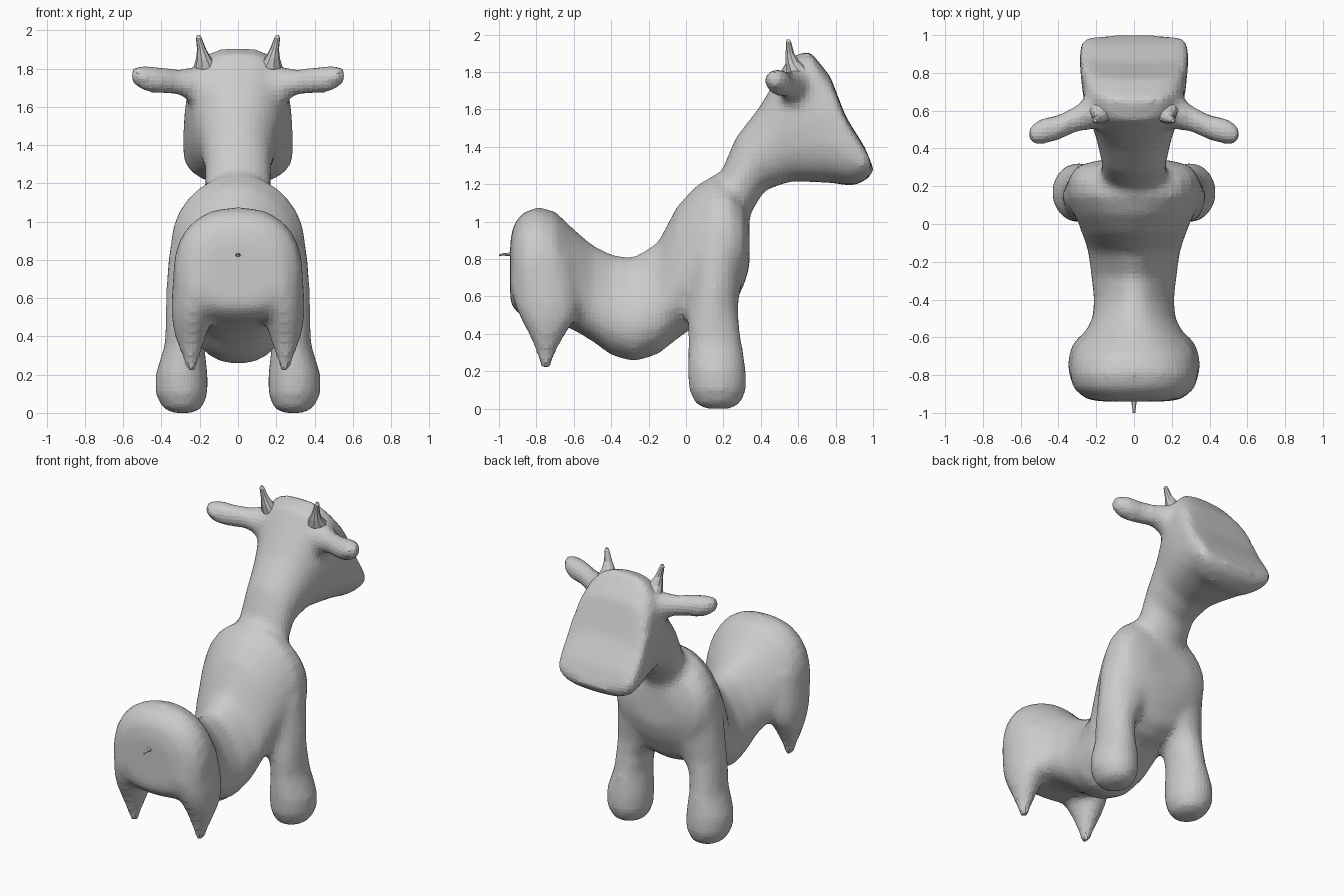
import bpy, bmesh, math
from mathutils import Vector


def ring(c, u, v, power=2.0, taper=0.0, n=24):
    """Superellipse ring around c with half axes u, v; taper narrows u towards +v."""
    pts = []
    for i in range(n):
        a = 2 * math.pi * i / n
        ca, sa = math.cos(a), math.sin(a)
        p = math.copysign(abs(ca) ** (2 / power), ca)
        q = math.copysign(abs(sa) ** (2 / power), sa)
        pts.append(Vector(c) + Vector(u) * p * (1 - taper * q) + Vector(v) * q)
    return pts


def loft(bm, rings):
    loops = [[bm.verts.new(p) for p in r] for r in rings]
    for a, b in zip(loops, loops[1:]):
        for i in range(len(a)):
            j = (i + 1) % len(a)
            bm.faces.new((a[i], a[j], b[j], b[i]))
    bm.faces.new(loops[0][::-1])
    bm.faces.new(loops[-1])


def finish(bm, name):
    bmesh.ops.recalc_face_normals(bm, faces=bm.faces)
    me = bpy.data.meshes.new(name)
    bm.to_mesh(me)
    bm.free()
    ob = bpy.data.objects.new(name, me)
    bpy.context.collection.objects.link(ob)
    return ob


body = bmesh.new()

# torso: y, bottom, top, half width, squareness, taper to the top
torso = [(-.94, .57, .90, .18, 2.3, .1), (-.92, .53, .99, .26, 2.4, .1),
         (-.87, .49, 1.05, .32, 2.5, .1), (-.79, .48, 1.08, .34, 2.4, .1),
         (-.70, .46, 1.055, .33, 2.2, .1), (-.60, .42, .96, .27, 2.1, .15),
         (-.50, .36, .875, .215, 2.1, .25), (-.40, .285, .825, .205, 2, .3),
         (-.28, .25, .81, .215, 2, .35), (-.15, .29, .89, .235, 2, .3),
         (-.05, .37, 1.08, .275, 2, .15), (.05, .44, 1.19, .315, 2, .05),
         (.15, .46, 1.25, .355, 2, 0), (.24, .52, 1.22, .35, 2.1, 0),
         (.31, .66, 1.12, .30, 2.1, 0), (.34, .76, 1.0, .18, 2, 0)]
loft(body, [ring((0, y, (a + b) / 2), (w, 0, 0), (0, 0, (b - a) / 2), p, t)
            for y, a, b, w, p, t in torso])

# neck and head: back/top point, front/bottom point, half width, squareness, taper
head = [(.04, 1.10, .30, .85, .24, 2, 0), (.19, 1.27, .345, 1.04, .175, 2, 0),
        (.265, 1.45, .42, 1.165, .175, 2, 0), (.39, 1.61, .56, 1.215, .205, 2.2, 0),
        (.48, 1.76, .70, 1.21, .245, 2.5, .03), (.55, 1.88, .80, 1.205, .27, 2.8, .06),
        (.66, 1.915, .87, 1.19, .28, 3, .08), (.77, 1.78, .92, 1.20, .288, 3.2, .06),
        (.855, 1.56, .975, 1.23, .29, 3.4, .02), (.955, 1.40, 1.005, 1.28, .27, 3, 0)]
loft(body, [ring((0, (ya + yb) / 2, (za + zb) / 2), (w, 0, 0),
                 (0, (ya - yb) / 2, (za - zb) / 2), p, t)
            for ya, za, yb, zb, w, p, t in head])

# front leg and pointed hind leg: z, x, y, half width, half depth
front_leg = [(0, .29, .17, .06, .07), (.025, .29, .17, .105, .12), (.10, .295, .17, .138, .155),
             (.20, .295, .165, .138, .158), (.35, .28, .155, .105, .145),
             (.47, .268, .145, .11, .138), (.56, .235, .145, .143, .135),
             (.68, .19, .155, .185, .145), (.82, .175, .165, .19, .155), (.95, .17, .17, .16, .13)]
hind_leg = [(.205, .245, -.75, .024, .026), (.25, .245, -.75, .034, .036), (.32, .247, -.748, .055, .06),
            (.40, .248, -.742, .082, .10), (.48, .243, -.737, .103, .148),
            (.56, .228, -.743, .122, .175), (.66, .20, -.755, .145, .185), (.80, .18, -.76, .15, .17)]
# ear: x, y, z, half depth, half height
ear = [(.12, .62, 1.69, .12, .14), (.22, .60, 1.705, .10, .105), (.30, .56, 1.73, .072, .068),
       (.40, .51, 1.738, .068, .068), (.47, .495, 1.745, .073, .073),
       (.53, .48, 1.76, .06, .057), (.56, .475, 1.765, .03, .03)]
for s in (1, -1):
    for leg in (front_leg, hind_leg):
        loft(body, [ring((s * x, y, z), (a, 0, 0), (0, b, 0)) for z, x, y, a, b in leg])
    loft(body, [ring((s * x, y, z), (0, a, 0), (0, 0, b)) for x, y, z, a, b in ear])

# blend the overlapping parts into one skin
body = finish(body, "body")
m = body.modifiers.new("blend", 'REMESH')
m.mode = 'VOXEL'
m.voxel_size = 0.025
m = body.modifiers.new("soften", 'SMOOTH')
m.factor = 0.5
m.iterations = 8

# horns: z, x, y, radius
horn = [(1.73, .15, .65, .08), (1.80, .165, .605, .07), (1.85, .178, .572, .042),
        (1.90, .19, .556, .024), (1.96, .205, .548, .015), (1.975, .206, .547, .008)]
for s, side in ((1, "right"), (-1, "left")):
    bm = bmesh.new()
    loft(bm, [ring((s * x, y, z), (r, 0, 0), (0, r, 0), n=10) for z, x, y, r in horn])
    finish(bm, "horn_" + side)

# tail stub: y, z, half width, half height
bm = bmesh.new()
loft(bm, [ring((0, y, z), (w, 0, 0), (0, 0, h), n=8)
          for y, z, w, h in [(-.90, .82, .05, .02), (-.94, .825, .014, .010),
                             (-.98, .825, .009, .006), (-1.0, .82, .007, .005)]])
finish(bm, "tail")
